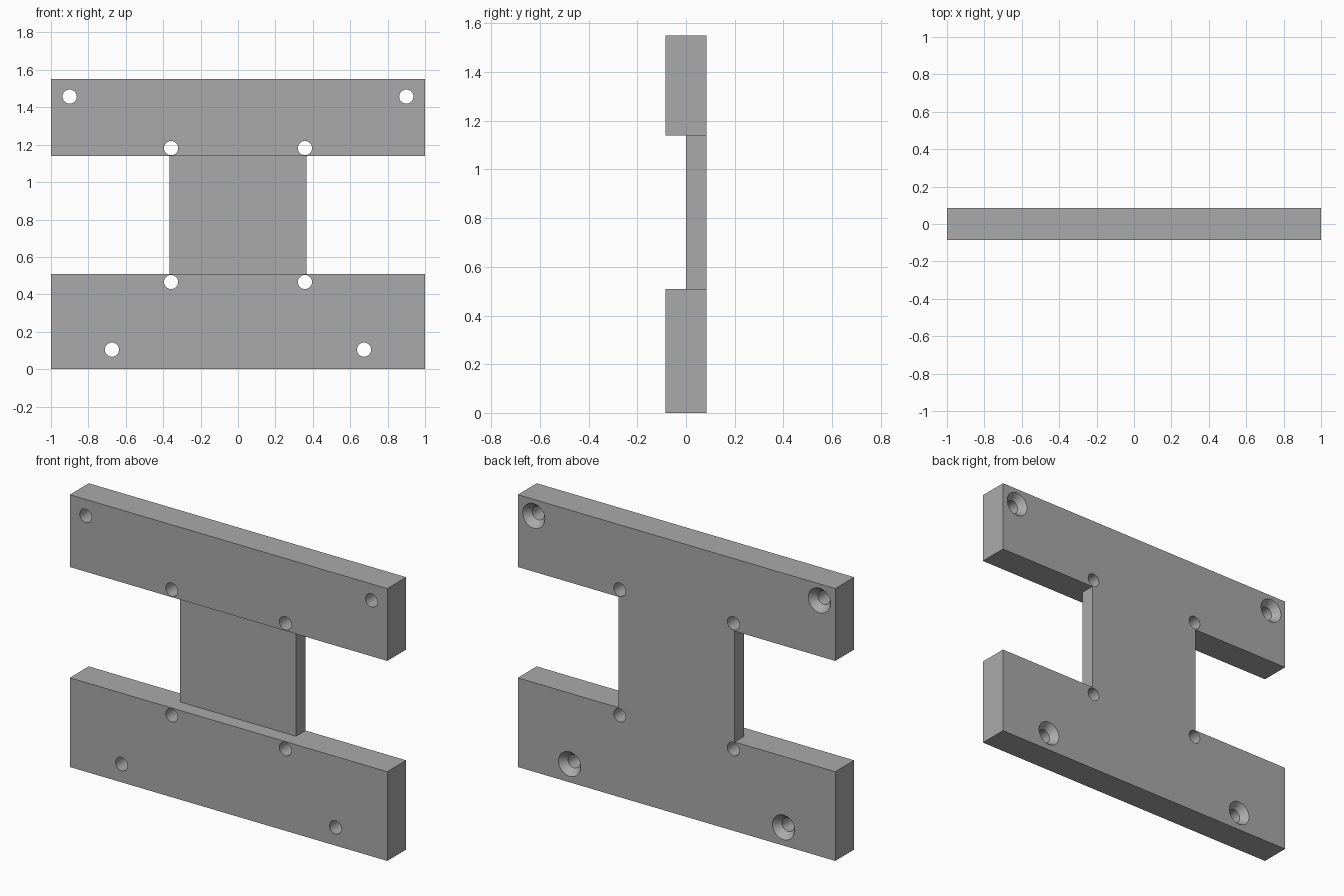
import bpy, bmesh, math
from mathutils import Matrix, Vector

cube = bpy.data.objects.get("Cube")
if cube:
    bpy.data.objects.remove(cube)

HALF = 0.085                       # half the plate thickness
LOW, HIGH, TOP = 0.508, 1.139, 1.551
WEB = 0.366                        # half the web width

grey = bpy.data.materials.new("plain grey")
grey.use_nodes = True
grey.diffuse_color = (0.4, 0.4, 0.4, 1)
grey.node_tree.nodes["Principled BSDF"].inputs["Base Color"].default_value = (0.4, 0.4, 0.4, 1)


def add_object(name, bm):
    mesh = bpy.data.meshes.new(name)
    bmesh.ops.recalc_face_normals(bm, faces=bm.faces)
    bm.to_mesh(mesh)
    bm.free()
    mesh.materials.append(grey)
    obj = bpy.data.objects.new(name, mesh)
    bpy.context.collection.objects.link(obj)
    return obj


def pull_forward(bm, faces):
    """Extrude faces towards the front by half the thickness, returning the new caps."""
    result = bmesh.ops.extrude_face_region(bm, geom=faces)["geom"]
    moved = [g for g in result if isinstance(g, bmesh.types.BMVert)]
    bmesh.ops.translate(bm, verts=moved, vec=(0, -HALF, 0))
    return [g for g in result if isinstance(g, bmesh.types.BMFace)]


# Body: back half of lower bar, web and upper bar, then both bars at full depth
bm = bmesh.new()


def row(xs, z):
    return [bm.verts.new((x, HALF, z)) for x in xs]


ends, inner = (-1, 1), (-1, -WEB, WEB, 1)
bottom, low, high, top = row(ends, 0), row(inner, LOW), row(inner, HIGH), row(ends, TOP)
outline = [bm.faces.new(bottom + low[::-1]),
           bm.faces.new([low[1], low[2], high[2], high[1]]),
           bm.faces.new(high + top[::-1])]
back = bmesh.ops.duplicate(bm, geom=outline)["geom"]
middle = pull_forward(bm, outline)
bars = [f for f in middle if not LOW < f.calc_center_median().z < HIGH]
pull_forward(bm, bars)
bmesh.ops.remove_doubles(bm, verts=bm.verts, dist=1e-5)
bmesh.ops.dissolve_limit(bm, angle_limit=0.01, verts=bm.verts, edges=bm.edges)
body = add_object("mounting_plate", bm)


# Hole cutters: a spun profile, flared at the back for countersunk screws
def drill(bm, x, z, sunk):
    r, wide, flare, over = 0.038, 0.07, 0.04, 0.02
    profile = [(r, -HALF - over)]
    if sunk:
        profile += [(r, HALF - flare), (wide, HALF), (wide, HALF + over)]
    else:
        profile += [(r, HALF + over)]
    steps = 32
    rings = [[bm.verts.new((x + rad * math.cos(math.tau * i / steps), y,
                            z + rad * math.sin(math.tau * i / steps)))
              for i in range(steps)] for rad, y in profile]
    for a, b in zip(rings, rings[1:]):
        for i in range(steps):
            j = (i + 1) % steps
            bm.faces.new((a[i], a[j], b[j], b[i]))
    bm.faces.new(rings[0])
    bm.faces.new(rings[-1])


bm = bmesh.new()
for side in (-1, 1):
    drill(bm, side * 0.9, 1.457, True)
    drill(bm, side * 0.674, 0.104, True)
    drill(bm, side * 0.358, 1.182, False)
    drill(bm, side * 0.358, 0.466, False)
cutter = add_object("hole_cutter", bm)
cutter.hide_render = True

mod = body.modifiers.new("holes", 'BOOLEAN')
mod.operation = 'DIFFERENCE'
mod.solver = 'EXACT'
mod.object = cutter
bpy.ops.object.select_all(action='DESELECT')
body.select_set(True)
bpy.context.view_layer.objects.active = body
bpy.ops.object.modifier_apply(modifier=mod.name)
bpy.data.objects.remove(cutter)
bpy.ops.object.shade_smooth_by_angle(angle=math.radians(30))
